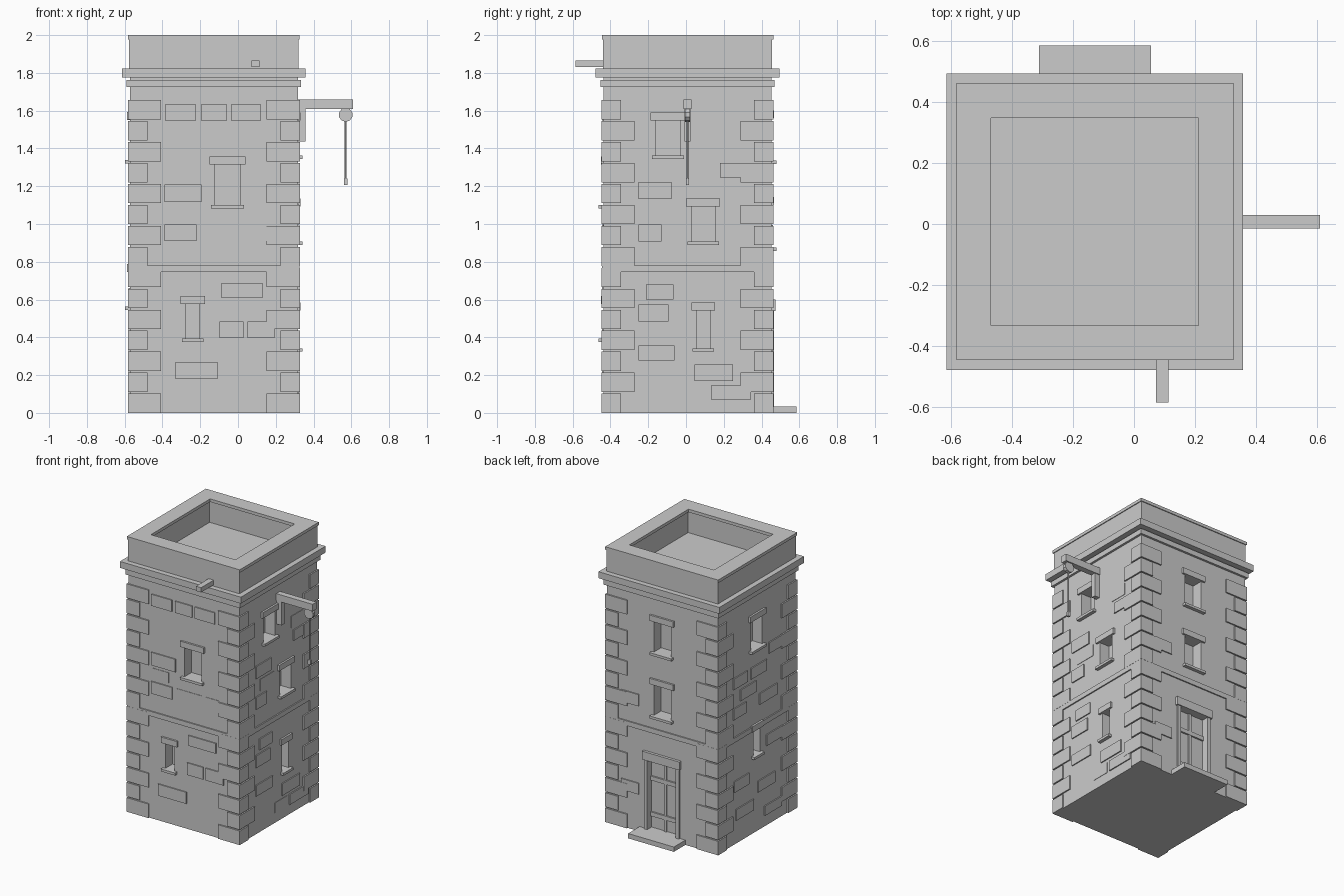
import bpy, bmesh, math
from mathutils import Matrix

if "Cube" in bpy.data.objects:
    bpy.data.objects.remove(bpy.data.objects["Cube"])

CX, CY, H = -0.128, 0.008, 0.445      # tower centre and half width of the wall


def finish(name, bm):
    bmesh.ops.recalc_face_normals(bm, faces=bm.faces)
    me = bpy.data.meshes.new(name)
    bm.to_mesh(me)
    bm.free()
    ob = bpy.data.objects.new(name, me)
    bpy.context.collection.objects.link(ob)
    return ob


def boxes(name, items):
    """One object made of boxes (x0, x1, y0, y1, z0, z1)."""
    bm = bmesh.new()
    for x0, x1, y0, y1, z0, z1 in items:
        m = Matrix.Translation(((x0 + x1) / 2, (y0 + y1) / 2, (z0 + z1) / 2)) @ \
            Matrix.Diagonal((abs(x1 - x0), abs(y1 - y0), abs(z1 - z0), 1))
        bmesh.ops.create_cube(bm, size=1, matrix=m)
    return finish(name, bm)


def on(face, u0, u1, z0, z1, d0, d1):
    """Box on a wall face: u along the wall, d outward from the wall plane."""
    if face in ("front", "back"):
        s = -1 if face == "front" else 1
        return (u0, u1, CY + s * (H + d0), CY + s * (H + d1), z0, z1)
    s = 1 if face == "right" else -1
    return (CX + s * (H + d0), CX + s * (H + d1), u0, u1, z0, z1)


def slab(name, h, z0, z1):
    return boxes(name, [(CX - h, CX + h, CY - h, CY + h, z0, z1)])


def ring(name, ho, hi, z0, z1):
    bm = bmesh.new()
    loops = []
    for h, z in ((ho, z0), (ho, z1), (hi, z1), (hi, z0)):
        loops.append([bm.verts.new((CX + h * a, CY + h * b, z))
                      for a, b in ((-1, -1), (1, -1), (1, 1), (-1, 1))])
    for i in range(4):
        a, b = loops[i], loops[(i + 1) % 4]
        for j in range(4):
            k = (j + 1) % 4
            bm.faces.new((a[j], a[k], b[k], b[j]))
    return finish(name, bm)


def cyl(name, r, depth, loc, segs, axis_y=False):
    bm = bmesh.new()
    m = Matrix.Translation(loc)
    if axis_y:
        m = m @ Matrix.Rotation(math.pi / 2, 4, 'X')
    bmesh.ops.create_cone(bm, cap_ends=True, segments=segs, radius1=r, radius2=r,
                          depth=depth, matrix=m)
    return finish(name, bm)


# Windows: face, centre, half width, bottom, top
windows = [
    ("front", -0.055, 0.068, 1.10, 1.315), ("front", -0.24, 0.037, 0.393, 0.577),
    ("right", -0.095, 0.065, 1.362, 1.548), ("right", 0.091, 0.063, 0.907, 1.093),
    ("right", 0.091, 0.036, 0.342, 0.543),
    ("back", CX, 0.068, 1.335, 1.56), ("back", CX, 0.068, 0.875, 1.10),
    ("left", 0.008, 0.065, 1.338, 1.55), ("left", 0.008, 0.037, 0.563, 0.745),
]
cuts, lintels, sills = [], [], []
for f, c, w, z0, z1 in windows:
    cuts.append(on(f, c - w, c + w, z0, z1, -0.08, 0.05))
    e = 0.027
    lintels.append(on(f, c - w - e, c + w + e, z1, z1 + 0.042, -0.02, 0.014))
    sills.append(on(f, c - w - 0.02, c + w + 0.02, z0 - 0.018, z0, -0.02, 0.025))

# Wall with window and door recesses
DW, DT = 0.115, 0.54
cuts.append(on("back", CX - DW, CX + DW, 0.035, DT, -0.06, 0.05))
wall = slab("tower_wall", H, 0, 1.82)
cutter = boxes("opening_cutter", cuts)
cutter.hide_render = True
mod = wall.modifiers.new("openings", 'BOOLEAN')
mod.object, mod.operation, mod.solver = cutter, 'DIFFERENCE', 'EXACT'
bpy.context.view_layer.objects.active = wall
bpy.ops.object.modifier_apply(modifier=mod.name)
bpy.data.objects.remove(cutter)
boxes("window_lintels", lintels)
boxes("window_sills", sills)

# Door, surround and step
boxes("door_leaf", [on("back", CX - DW, CX + DW, 0.035, DT, -0.06, -0.04)])
boxes("door_rails", [on("back", CX - DW, CX + DW, z, z + 0.03, -0.045, -0.028) for z in (0.12, 0.38)]
      + [on("back", CX - 0.01, CX + 0.01, 0.035, DT, -0.045, -0.03)])
boxes("door_surround", [on("back", CX - 0.15, CX + 0.15, DT, 0.6, -0.02, 0.02)]
      + [on("back", CX + s * DW, CX + s * (DW + 0.025), 0.035, DT, -0.02, 0.012) for s in (-1, 1)])
boxes("door_step", [(CX - 0.184, CX + 0.184, CY + H - 0.02, 0.585, 0, 0.035)])

# Corner quoins, alternating long and short
q, Q = [], H + 0.01
for i in range(15):
    lx, ly = (0.175, 0.103) if i % 2 == 0 else (0.103, 0.175)
    z = i * 0.111
    for sx in (-1, 1):
        for sy in (-1, 1):
            q.append((CX + sx * (Q - lx), CX + sx * Q, CY + sy * (Q - ly), CY + sy * Q, z, z + 0.102))
boxes("corner_quoins", q)

# Facing stones: u0, u1, z0, z1 (proud) and a few nearly flush ones
proud = {
    "front": [(-0.386, -0.222, 1.548, 1.632), (-0.196, -0.058, 1.548, 1.632), (-0.037, 0.122, 1.548, 1.632),
              (-0.388, -0.193, 1.116, 1.21), (-0.388, -0.22, 0.91, 0.998), (-0.09, 0.132, 0.611, 0.685),
              (-0.098, 0.029, 0.396, 0.484), (0.05, 0.193, 0.396, 0.484), (-0.333, -0.106, 0.183, 0.267)],
    "right": [(0.18, 0.386, 1.246, 1.323), (-0.251, -0.077, 1.132, 1.222), (-0.251, -0.13, 0.908, 0.998),
              (-0.212, -0.066, 0.6, 0.68), (-0.251, -0.093, 0.484, 0.574), (-0.251, -0.061, 0.278, 0.357),
              (0.045, 0.249, 0.17, 0.257), (0.132, 0.344, 0.071, 0.146)],
    "back": [(0.06, 0.2, 0.91, 0.995), (0.06, 0.2, 0.27, 0.35)],
    "left": [(0.12, 0.28, 1.13, 1.21), (-0.1, 0.08, 1.13, 1.21), (-0.28, -0.13, 1.24, 1.32),
             (0.02, 0.2, 1.02, 1.1), (-0.22, -0.02, 0.91, 0.99), (0.13, 0.28, 0.91, 0.99),
             (-0.28, -0.1, 0.58, 0.66), (0.1, 0.27, 0.38, 0.46), (-0.2, 0.0, 0.28, 0.36),
             (0.05, 0.25, 0.17, 0.25), (-0.27, -0.08, 0.08, 0.15)],
}
flush = {
    "front": [(-0.384, -0.25, 1.02, 1.095), (-0.188, 0.018, 0.91, 0.998), (0.04, 0.15, 0.91, 0.998)],
    "right": [(0.156, 0.286, 1.347, 1.43), (-0.2, -0.037, 1.024, 1.108), (-0.032, 0.106, 0.071, 0.146)],
}
for name, table, d in (("facing_stones", proud, 0.008), ("flush_stones", flush, 0.003)):
    boxes(name, [on(f, *s, -0.01, d) for f, rows in table.items() for s in rows])

# String course, cornices, parapet
slab("string_course", 0.454, 0.745, 0.78)
slab("lower_cornice", 0.461, 1.725, 1.762)
slab("upper_cornice", 0.486, 1.775, 1.822)
ring("parapet", 0.448, 0.352, 1.81, 1.978)
ring("parapet_coping", 0.454, 0.34, 1.978, 2.0)

# Water spout at the front
boxes("water_spout", [(0.072, 0.113, -0.585, -0.42, 1.832, 1.866)])

# Hoist at the right
boxes("hoist_beam", [(0.3, 0.61, CY - 0.022, CY + 0.022, 1.609, 1.66)])
boxes("hoist_bracket", [(0.31, 0.357, CY - 0.016, CY + 0.016, 1.437, 1.612)])
cyl("hoist_pulley", 0.037, 0.026, (0.57, CY, 1.578), 10, True)
cyl("hoist_rope", 0.005, 0.34, (0.57, CY, 1.4), 8)
boxes("hoist_hook", [(0.56, 0.581, CY - 0.008, CY + 0.008, 1.207, 1.24)])
